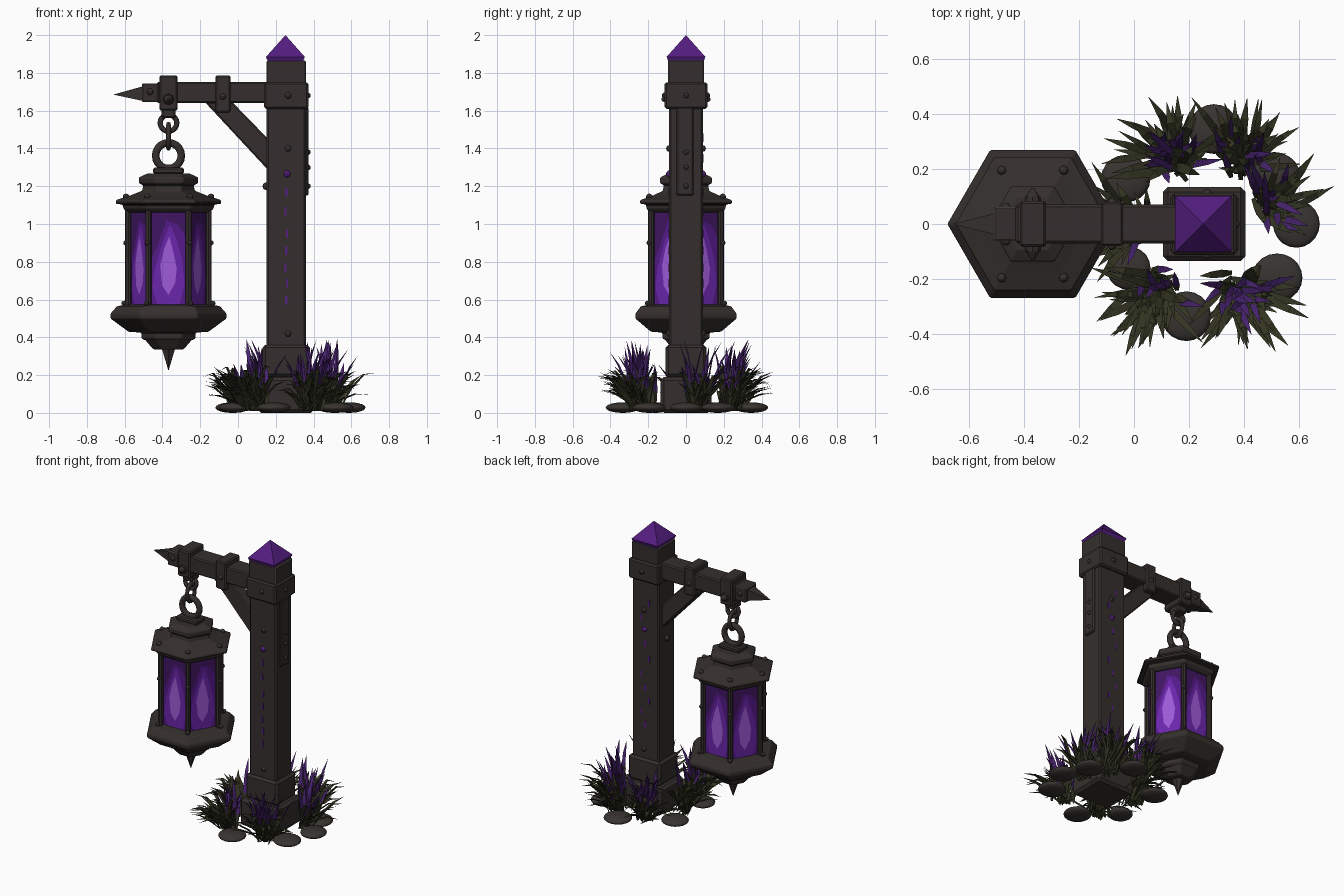
import bpy, bmesh, math, random
from mathutils import Vector, Matrix

random.seed(7)
if "Cube" in bpy.data.objects:
    bpy.data.objects.remove(bpy.data.objects["Cube"])


def material(name, r, g, b):
    m = bpy.data.materials.new(name)
    m.use_nodes = True
    m.diffuse_color = (r, g, b, 1)
    bsdf = m.node_tree.nodes["Principled BSDF"]
    bsdf.inputs["Base Color"].default_value = (r, g, b, 1)
    bsdf.inputs["Roughness"].default_value = 0.8
    return m


IRON = material("dark iron", .035, .0285, .026)
STONE = material("dull stone", .040, .034, .030)
STEEL = material("worn steel", .12, .115, .11)
SHADE = material("dark purple glass", .05, .008, .12)
GLASS = material("purple glass", .09, .010, .25)
HALO = material("bright purple halo", .145, .019, .41)
GLOW = material("lilac glow", .34, .105, .69)
CRYSTAL = material("purple crystal", .088, .013, .215)
LEAF = material("olive leaf", .033, .035, .016)
FLOWER = material("violet flower", .070, .018, .17)

POST_X, LAMP_X = .255, -.368


def finish(name, bm, mats, bevel=0, smooth=False):
    """Two materials with a bevel put the second one on the bevelled edges."""
    mats = mats if isinstance(mats, list) else [mats]
    bmesh.ops.recalc_face_normals(bm, faces=bm.faces)
    me = bpy.data.meshes.new(name)
    bm.to_mesh(me)
    bm.free()
    for m in mats:
        me.materials.append(m)
    ob = bpy.data.objects.new(name, me)
    bpy.context.collection.objects.link(ob)
    if smooth:
        me.shade_smooth()
        me.set_sharp_from_angle(angle=math.radians(40))
    if bevel:
        mod = ob.modifiers.new("Bevel", 'BEVEL')
        mod.width, mod.segments, mod.material = bevel, 1, len(mats) - 1
    return ob


def box(name, x, y, z, mat=IRON, bevel=.008):
    """Box from (min, max) pairs."""
    bm = bmesh.new()
    size = [b - a for a, b in (x, y, z)]
    mid = [(a + b) / 2 for a, b in (x, y, z)]
    bmesh.ops.create_cube(bm, size=1, matrix=Matrix.Translation(mid) @ Matrix.Diagonal((*size, 1)))
    return finish(name, bm, mat, bevel)


def lathe(name, profile, sides, cx, mat=IRON, bevel=0, turn=0.0):
    """Stack of regular polygons through (radius, height) points."""
    bm = bmesh.new()
    rings = [[bm.verts.new((cx + r * math.cos(turn + math.tau * i / sides),
                            r * math.sin(turn + math.tau * i / sides), z))
              for i in range(sides)] for r, z in profile]
    for lo, hi in zip(rings, rings[1:]):
        for i in range(sides):
            j = (i + 1) % sides
            bm.faces.new((lo[i], lo[j], hi[j], hi[i]))
    bm.faces.new(rings[0])
    bm.faces.new(rings[-1])
    bmesh.ops.remove_doubles(bm, verts=bm.verts, dist=.0005)
    return finish(name, bm, mat, bevel)


def rod(name, a, b, r1, r2, sides=8, turn=0.0):
    a, b = Vector(a), Vector(b)
    bm = bmesh.new()
    rot = (b - a).to_track_quat('Z', 'Y').to_matrix().to_4x4() @ Matrix.Rotation(turn, 4, 'Z')
    bmesh.ops.create_cone(bm, cap_ends=True, segments=sides, radius1=r1, radius2=r2,
                          depth=(b - a).length, matrix=Matrix.Translation((a + b) / 2) @ rot)
    return finish(name, bm, IRON, smooth=sides > 4)


def rivets(name, points, r=.018, mat=IRON):
    bm = bmesh.new()
    for p in points:
        bmesh.ops.create_uvsphere(bm, u_segments=8, v_segments=6, radius=r,
                                  matrix=Matrix.Translation(p))
    return finish(name, bm, mat, smooth=True)


def ring(name, z, major, minor, stretch=1.0, edge_on=False):
    bpy.ops.mesh.primitive_torus_add(major_radius=major, minor_radius=minor, major_segments=20,
                                     minor_segments=8, location=(LAMP_X, 0, z))
    ob = bpy.context.object
    ob.name = name
    turn = Matrix.Rotation(math.pi / 2, 4, 'Z') if edge_on else Matrix()
    ob.data.transform(Matrix.Diagonal((1, 1, stretch, 1)) @ turn @ Matrix.Rotation(math.pi / 2, 4, 'X'))
    ob.data.materials.append(IRON)
    ob.data.shade_smooth()


def square(name, half_x, half_y, z, mat=IRON, bevel=.01):
    return box(name, (POST_X - half_x, POST_X + half_x), (-half_y, half_y), z, mat, bevel)


# Post with stepped foot, collar and crystal finial
square("post_foot", .15, .135, (0, .19), bevel=.018)
square("post_sleeve", .125, .108, (.19, .36), bevel=.015)
square("post_shaft", .104, .09, (.34, 1.65))
square("post_collar", .117, .113, (1.61, 1.75))
square("post_head", .104, .096, (1.74, 1.865), [IRON, STEEL], .005)
lathe("crystal_finial", [(.132, 1.86), (.145, 1.885), (0, 2)], 4, POST_X - .004, CRYSTAL, turn=math.pi / 4)
box("back_strap", (.35, .373), (-.05, .04), (1.15, 1.62))
rivets("strap_rivets", [(.37, 0, z) for z in (1.2, 1.3, 1.38, 1.68)], .015)
rivets("post_rivets", [(POST_X + .01, s * y, z) for s in (-1, 1)
                       for y, z in ((.087, 1.4), (.087, .42), (.11, 1.68))])
rivets("glowing_studs", [(POST_X + .005, s * .087, 1.265) for s in (-1, 1)], .019, CRYSTAL)

# Thin glowing runes: one column on the front, staggered on the back
for side, spread, count in ((-1, .004, 7), (1, .03, 9)):
    for i, z in enumerate((.6, .69, .77, .86, .95, 1.07, 1.17, 1.35, 1.46)[:count]):
        x = POST_X + spread * (0, 1, -1)[i % 3]
        box("rune", (x - .006, x + .006), sorted((side * .088, side * .093)),
            (z - .025, z + .02), CRYSTAL, 0)

# Arm, bands, end spike and diagonal brace
box("arm", (-.43, .17), (-.07, .07), (1.64, 1.753))
box("arm_end", (-.508, -.42), (-.062, .062), (1.645, 1.745), [IRON, STEEL], .005)
rod("arm_spike", (-.5, 0, 1.69), (-.66, 0, 1.685), .056, 0, 4, math.pi / 4)
box("hanger_band", (-.415, -.32), (-.083, .083), (1.6, 1.787))
box("hanger_tongue", (-.405, -.33), (-.045, .045), (1.56, 1.62))
box("arm_band", (-.12, -.04), (-.08, .08), (1.59, 1.787))
for s in (-1, 1):
    rod("hanger_bolt", (LAMP_X, s * .07, 1.66), (LAMP_X, s * .1, 1.66), .032, .028)
    rod("hanger_bolt_tip", (LAMP_X, s * .1, 1.66), (LAMP_X, s * .13, 1.66), .024, .006)
rivets("arm_rivets", [p for s in (-1, 1) for p in
                      ((-.465, s * .06, 1.7), (-.08, s * .077, 1.675))])
bm = bmesh.new()
face = bm.faces.new([bm.verts.new((x, -.045, z)) for x, z in
                     ((-.175, 1.645), (-.03, 1.645), (.16, 1.45), (.16, 1.285))])
grown = bmesh.ops.extrude_face_region(bm, geom=[face])
bmesh.ops.translate(bm, vec=(0, .09, 0), verts=[v for v in grown["geom"] if isinstance(v, bmesh.types.BMVert)])
finish("brace", bm, IRON, .008)
rivets("brace_rivet", [(.15, 0, 1.2)], .02)

# Chain
ring("upper_link", 1.535, .044, .014)
ring("middle_link", 1.465, .042, .013, 1.4, True)
ring("lamp_ring", 1.362, .068, .02)
box("ring_seat", (LAMP_X - .082, LAMP_X + .082), (-.05, .05), (1.265, 1.298))

# Hexagonal lantern body
lathe("lantern_roof", [(.215, 1.06), (.24, 1.08), (.245, 1.103), (.28, 1.108), (.28, 1.126), (.2, 1.152),
                       (.142, 1.175), (.135, 1.205), (.158, 1.216), (.158, 1.246), (.11, 1.268)], 6, LAMP_X, bevel=.004)
lathe("lantern_tray", [(.08, .335), (.095, .35), (.125, .385), (.145, .395), (.145, .425),
                       (.215, .43), (.31, .5), (.31, .525), (.275, .565), (.2, .575)], 6, LAMP_X, bevel=.005)
lathe("lantern_glass", [(.2, .56), (.2, 1.08)], 6, LAMP_X, GLASS)
rod("lantern_spike", (LAMP_X, 0, .345), (LAMP_X, 0, .222), .042, 0, 6)

# Pane plates as (sideways, upward) outlines: upper shade, flame halo, flame core
PLATES = (("pane_shade", SHADE, .1, .57, 1.07, .1745, ((-1, .45), (-.6, .62), (-.1, .9), (.5, .85), (1, .7), (1, 1), (-1, 1))),
          ("flame_halo", HALO, .085, .575, 1.0, .176,
           ((-.7, 0), (.7, 0), (1, .25), (.85, .55), (.5, .8), (.1, 1), (-.4, .75), (-.85, .45), (-1, .2))),
          ("flame_core", GLOW, .044, .625, .935, .178,
           ((0, 0), (.8, .2), (1, .45), (.55, .75), (.1, 1), (-.5, .8), (-1, .5), (-.75, .15))))
roof_studs, tray_studs = [], []
for i in range(6):
    a = math.tau * i / 6
    c, s = math.cos(a), math.sin(a)
    rod("lantern_pole", (LAMP_X + .212 * c, .212 * s, .56), (LAMP_X + .212 * c, .212 * s, 1.09), .017, .017)
    roof_studs.append((LAMP_X + .225 * c, .225 * s, 1.144))
    tray_studs += [(LAMP_X + .235 * c, .235 * s, .58), (LAMP_X + .225 * c, .225 * s, .9)]
    b = a + math.pi / 6
    out, along = Vector((math.cos(b), math.sin(b), 0)), Vector((-math.sin(b), math.cos(b), 0))
    for name, mat, wide, low, high, off, outline in PLATES:
        bm = bmesh.new()
        bm.faces.new([bm.verts.new(Vector((LAMP_X, 0, low + t * (high - low))) + out * off + along * u * wide)
                      for u, t in outline])
        ob = finish(name, bm, mat)
        if ob.data.polygons[0].normal.dot(out) < 0:
            ob.data.flip_normals()
rivets("roof_studs", roof_studs, .017)
rivets("tray_studs", tray_studs, .014)

# Flat stones around the foot
for x, y, r in ((.29, .345, .092), (.51, .17, .095), (.59, 0, .085), (.52, -.195, .092),
                (.19, -.335, .09), (-.02, -.16, .08), (-.03, .165, .09)):
    bm = bmesh.new()
    bmesh.ops.create_icosphere(bm, subdivisions=3, radius=1)
    bm.transform(Matrix.Translation((x, y, .028)) @ Matrix.Diagonal((r, r * random.uniform(.95, 1.05), .028, 1)))
    finish("stone", bm, STONE, smooth=True)


def blade(bm, root, az, reach, height, width, bend, tip_mat=0):
    """Arching three-sided blade; upper segments take tip_mat."""
    out, side = Vector((math.cos(az), math.sin(az), 0)), Vector((-math.sin(az), math.cos(az), 0))
    rows = []
    for t, w in ((0, .5), (.35, 1), (.7, .8), (1, .05)):
        p = root + out * reach * t + Vector((0, 0, height * math.sin(t * bend) / math.sin(min(bend, math.pi / 2))))
        fold = Vector((0, 0, .4 * w * width)) - out * .5 * w * width
        rows.append([bm.verts.new(q) for q in (p - side * w * width + fold, p, p + side * w * width + fold)])
    for n, (lo, hi) in enumerate(zip(rows, rows[1:])):
        for k in range(3):
            j = (k + 1) % 3
            bm.faces.new((lo[k], lo[j], hi[j], hi[k])).material_index = tip_mat if n else 0


# Grass tufts with violet flower spikes, fanning away from the post
for x, y, leaves, spikes in ((.15, .235, 50, 24), (.40, .225, 44, 13), (.475, .055, 20, 13),
                             (.38, -.235, 50, 26), (.09, -.245, 46, 10), (.02, 0, 34, 2)):
    bm = bmesh.new()
    outward = math.atan2(y, x - POST_X)
    for i in range(leaves):
        root = Vector((x + random.gauss(0, .025), y + random.gauss(0, .025), .01))
        swing = random.gauss(0, 1)
        reach = random.uniform(.09, .25) * (1 if abs(swing) < 1.4 else .6)
        blade(bm, root, outward + swing, reach, random.uniform(.08, .2) + (.25 - reach) * .3,
              random.uniform(.012, .018), random.uniform(1.2, 2.1))
    for i in range(spikes):
        root = Vector((x + random.gauss(0, .03), y + random.gauss(0, .03), .01))
        az, reach, tall = outward + random.gauss(0, 1.2), random.uniform(.03, .16), random.uniform(.22, .38)
        blade(bm, root, az, reach, tall, .0135, 1.1, 1)
    finish("grass_tuft", bm, [LEAF, FLOWER])
